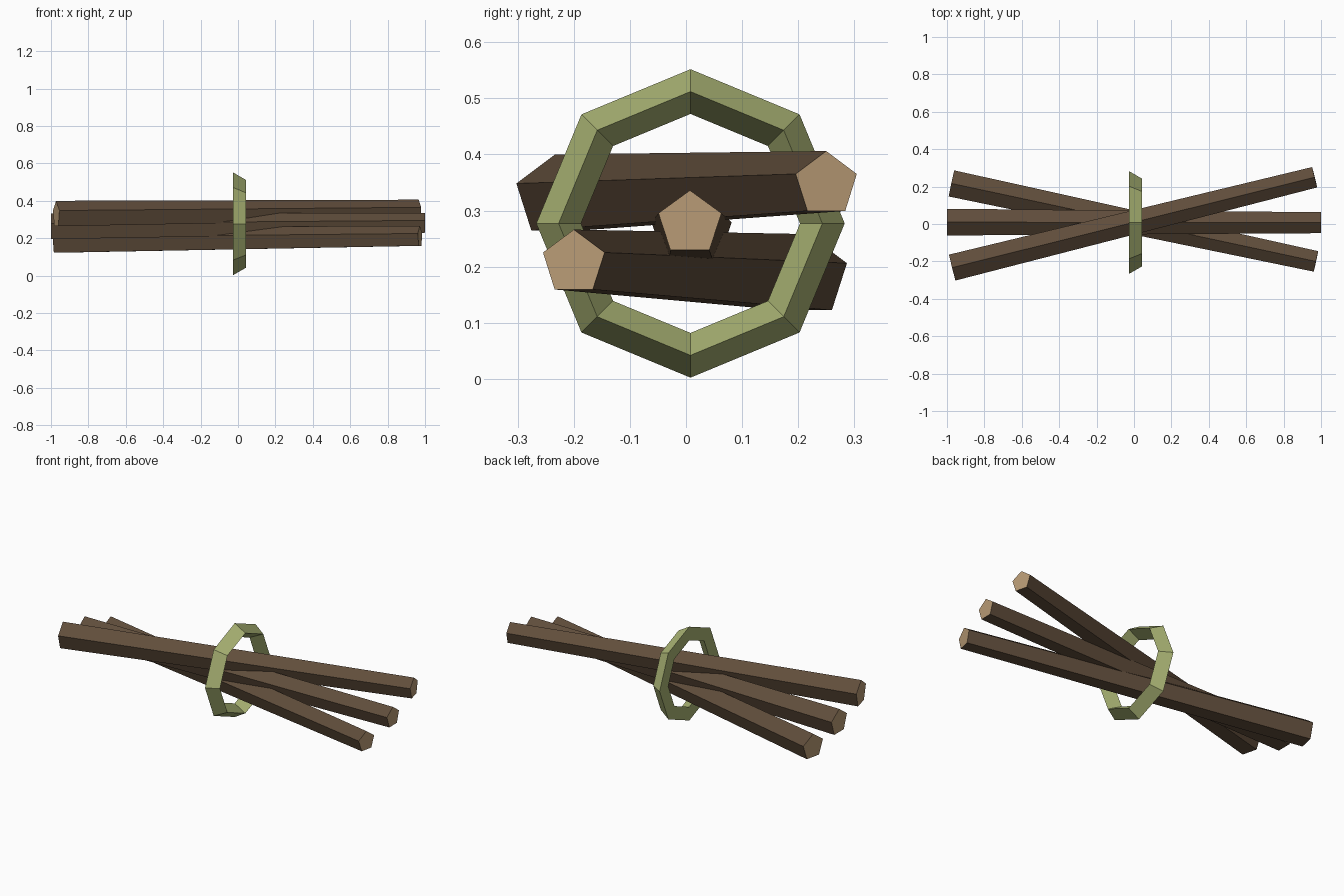
import bpy
import bmesh
import math
from mathutils import Vector

if "Cube" in bpy.data.objects:
    bpy.data.objects.remove(bpy.data.objects["Cube"])


def material(name, rgb):
    lin = [c / 12.92 if c <= 0.04045 else ((c + 0.055) / 1.055) ** 2.4
           for c in (v / 255 for v in rgb)]
    m = bpy.data.materials.new(name)
    m.diffuse_color = (*lin, 1)
    m.use_nodes = True
    m.node_tree.nodes["Principled BSDF"].inputs["Base Color"].default_value = m.diffuse_color
    return m


bark = material("dark bark", (96, 77, 59))
cut_wood = material("cut wood", (184, 154, 117))
green = material("green cord", (168, 178, 115))


def finish(name, bm, mats):
    bmesh.ops.recalc_face_normals(bm, faces=bm.faces)
    mesh = bpy.data.meshes.new(name)
    bm.to_mesh(mesh)
    bm.free()
    for m in mats:
        mesh.materials.append(m)
    obj = bpy.data.objects.new(name, mesh)
    bpy.context.collection.objects.link(obj)
    return obj


def stick(name, start, end, r_start=0.075, r_end=0.059, sides=5):
    """Tapered pentagonal stick with a corner upward and pale cut ends."""
    start, end = Vector(start), Vector(end)
    axis = (end - start).normalized()
    side = Vector((0, 0, 1)).cross(axis).normalized()
    up = axis.cross(side)
    bm = bmesh.new()
    rings = []
    for centre, r in ((start, r_start), (end, r_end)):
        ring = []
        for i in range(sides):
            a = math.tau * i / sides
            ring.append(bm.verts.new(centre + r * (up * math.cos(a) + side * math.sin(a))))
        rings.append(ring)
    for ring in rings:
        bm.faces.new(ring).material_index = 1
    for i in range(sides):
        j = (i + 1) % sides
        bm.faces.new((rings[0][i], rings[0][j], rings[1][j], rings[1][i]))
    return finish(name, bm, (bark, cut_wood))


# Three crossed sticks
stick("upper_stick", (-0.972, -0.233, 0.325), (0.966, 0.250, 0.347))
stick("middle_stick", (-1.0, 0.010, 0.256), (1.0, 0.007, 0.277))
stick("lower_stick", (-0.976, 0.217, 0.183), (0.973, -0.200, 0.207))

# Octagonal binding ring with a triangular section pointing to +x
centre = Vector((-0.004, 0.008, 0.277))
major, minor, segments = 0.235, 0.046, 8
bm = bmesh.new()
loops = []
for i in range(segments):
    a = math.tau * i / segments
    loop = []
    for k in range(3):
        b = math.tau * k / 3
        r = major + minor * math.sin(b)
        loop.append(bm.verts.new(centre + Vector(
            (minor * math.cos(b), r * math.sin(a), r * math.cos(a)))))
    loops.append(loop)
for i in range(segments):
    p, q = loops[i], loops[(i + 1) % segments]
    for k in range(3):
        n = (k + 1) % 3
        bm.faces.new((p[k], p[n], q[n], q[k]))
finish("binding_ring", bm, (green,))
